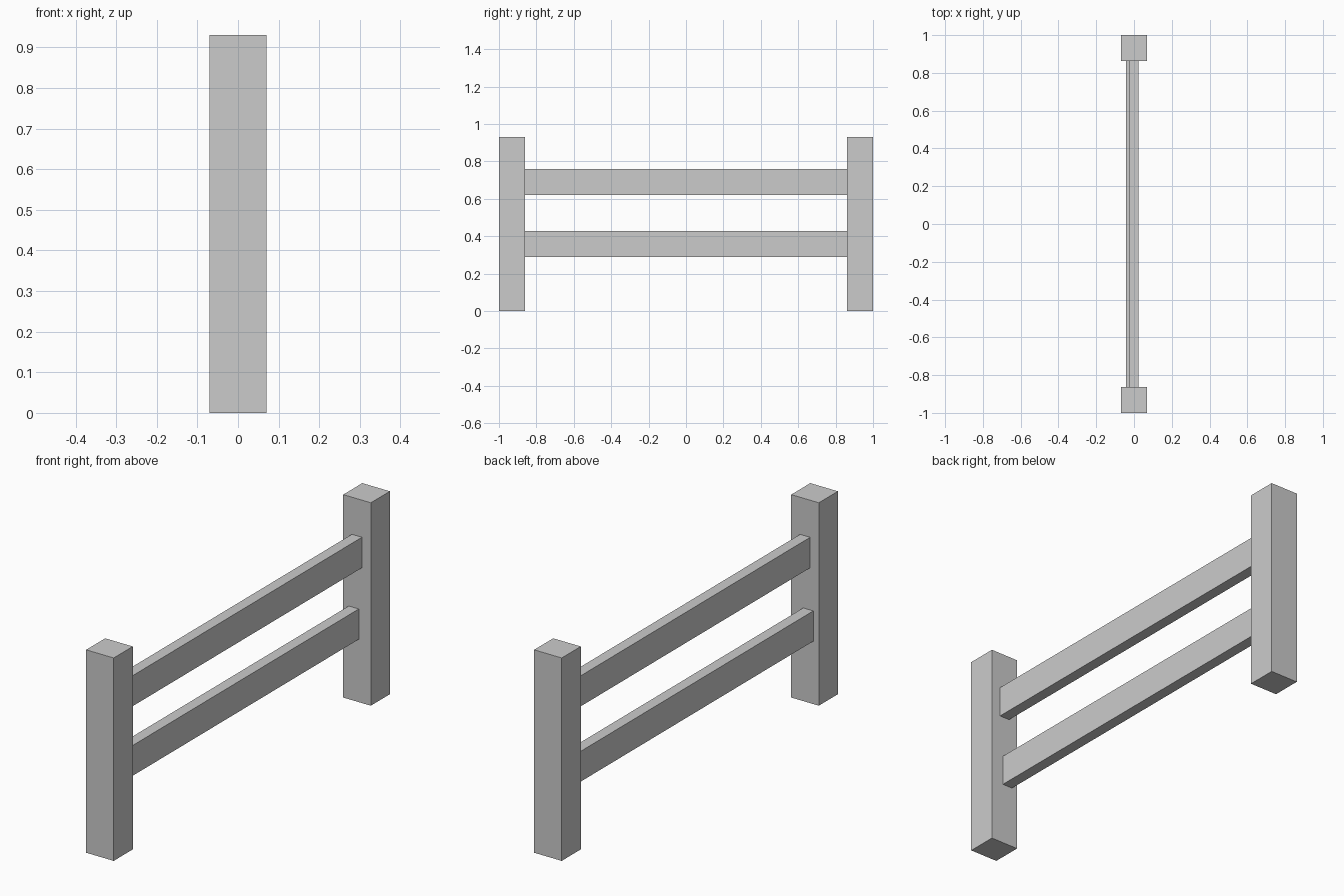
import bpy

if "Cube" in bpy.data.objects:
    bpy.data.objects.remove(bpy.data.objects["Cube"])

def box(name, x, y, z):
    """Axis-aligned box from (min, max) ranges."""
    r = (x, y, z)
    bpy.ops.mesh.primitive_cube_add(size=1, location=[(a + b) / 2 for a, b in r])
    o = bpy.context.object
    o.name = name
    o.scale = [b - a for a, b in r]
    bpy.ops.object.transform_apply(location=False, rotation=False, scale=True)
    return o

# Square end posts
box("front_post", (-0.07, 0.07), (-1.0, -0.862), (0, 0.93))
box("back_post", (-0.07, 0.07), (0.862, 1.0), (0, 0.93))

# Rails between the posts, slightly offset from each other
box("upper_rail", (-0.026, 0.025), (-0.862, 0.862), (0.62, 0.76))
box("lower_rail", (-0.042, 0.009), (-0.862, 0.862), (0.288, 0.427))
